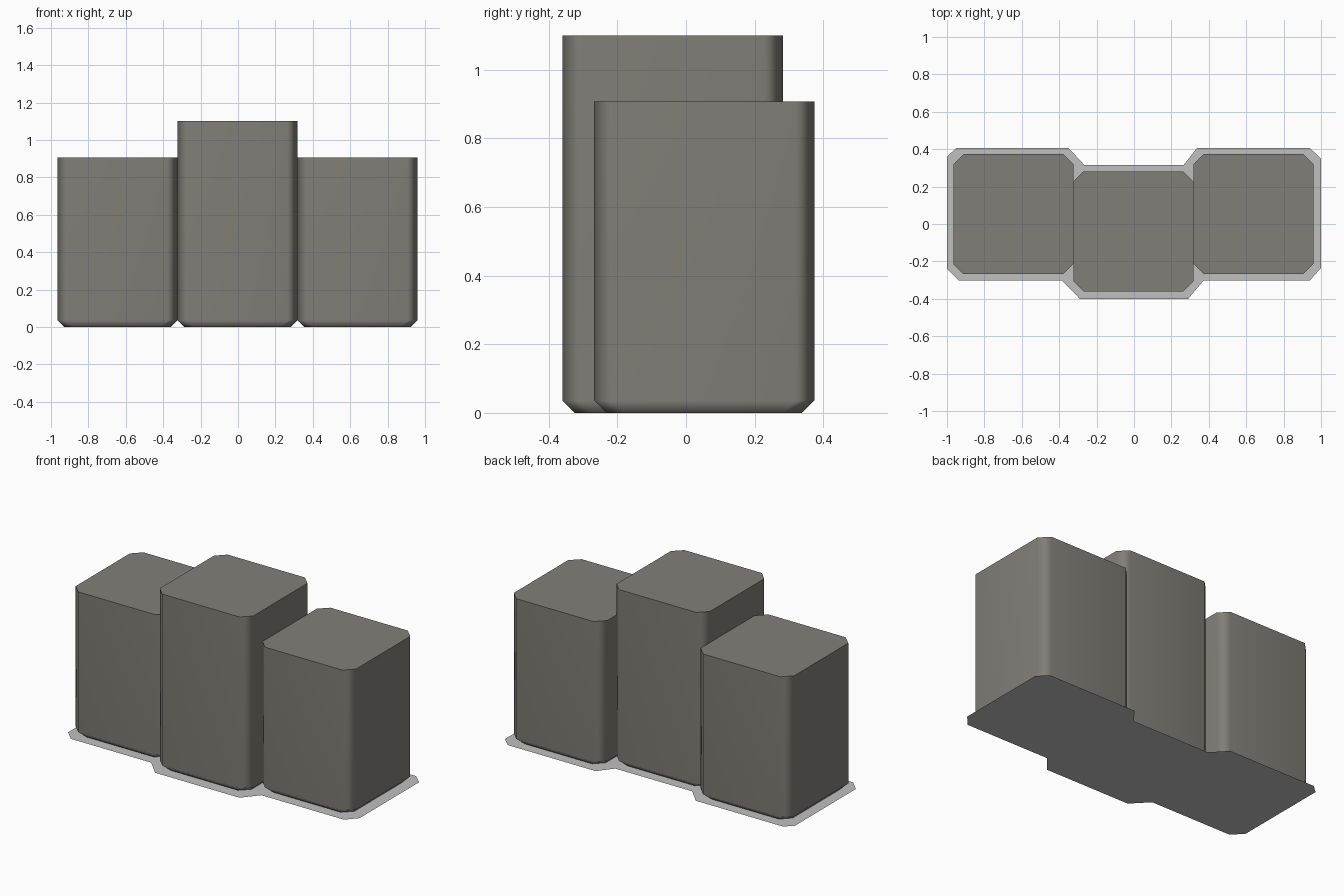
import bpy
import bmesh
import math

cube = bpy.data.objects.get("Cube")
if cube:
    bpy.data.objects.remove(cube, do_unlink=True)


def make_material(name, rgb):
    mat = bpy.data.materials.new(name)
    mat.use_nodes = True
    mat.diffuse_color = (*rgb, 1)
    bsdf = mat.node_tree.nodes["Principled BSDF"]
    bsdf.inputs["Base Color"].default_value = (*rgb, 1)
    bsdf.inputs["Roughness"].default_value = 0.9
    return mat


stone = make_material("warm grey stone", (0.22, 0.212, 0.185))
pale = make_material("pale grey", (0.53, 0.53, 0.53))


def add_object(name, bm, mat):
    bmesh.ops.recalc_face_normals(bm, faces=bm.faces)
    mesh = bpy.data.meshes.new(name)
    bm.to_mesh(mesh)
    bm.free()
    mesh.materials.append(mat)
    obj = bpy.data.objects.new(name, mesh)
    bpy.context.collection.objects.link(obj)
    return obj


def octagon(half, cut):
    k = half - cut
    return [(k, -half), (half, -k), (half, k), (k, half),
            (-k, half), (-half, k), (-half, -k), (-k, -half)]


def column(name, x, y, height, half=0.321, cut=0.055, lip=0.036):
    # Chamfered square pillar, tapered in at the foot
    bm = bmesh.new()
    levels = [(half - lip, 0.0), (half, lip), (half, height)]
    rings = [[bm.verts.new((x + px, y + py, z)) for px, py in octagon(h, cut)]
             for h, z in levels]
    for low, high in zip(rings, rings[1:]):
        for i in range(8):
            j = (i + 1) % 8
            bm.faces.new((low[i], low[j], high[j], high[i]))
    top = bm.faces.new(rings[-1])
    for face in bm.faces:
        face.smooth = True
    for edge in top.edges:
        edge.smooth = False
    obj = add_object(name, bm, stone)
    weighted = obj.modifiers.new("Weighted normals", 'WEIGHTED_NORMAL')
    weighted.keep_sharp = True
    return obj


# Three pillars, the tall one set forward
column("right_column", -0.645, 0.053, 0.907)
column("middle_column", -0.003, -0.039, 1.1)
column("left_column", 0.639, 0.053, 0.907)

# Flat ground plate following the outline of the pillars
outline = [(-1, 0.36), (-0.95, 0.406), (-0.35, 0.406), (-0.265, 0.315),
           (0.265, 0.315), (0.337, 0.406), (0.94, 0.406), (1, 0.35),
           (1, -0.235), (0.94, -0.302), (0.372, -0.302), (0.29, -0.4),
           (-0.29, -0.4), (-0.385, -0.302), (-0.937, -0.302), (-1, -0.24)]
bm = bmesh.new()
plate = bm.faces.new([bm.verts.new((x, y, 0)) for x, y in reversed(outline)])
plate.normal_update()
ground = add_object("ground_plate", bm, pale)
if ground.data.polygons[0].normal.z < 0:
    ground.data.flip_normals()
